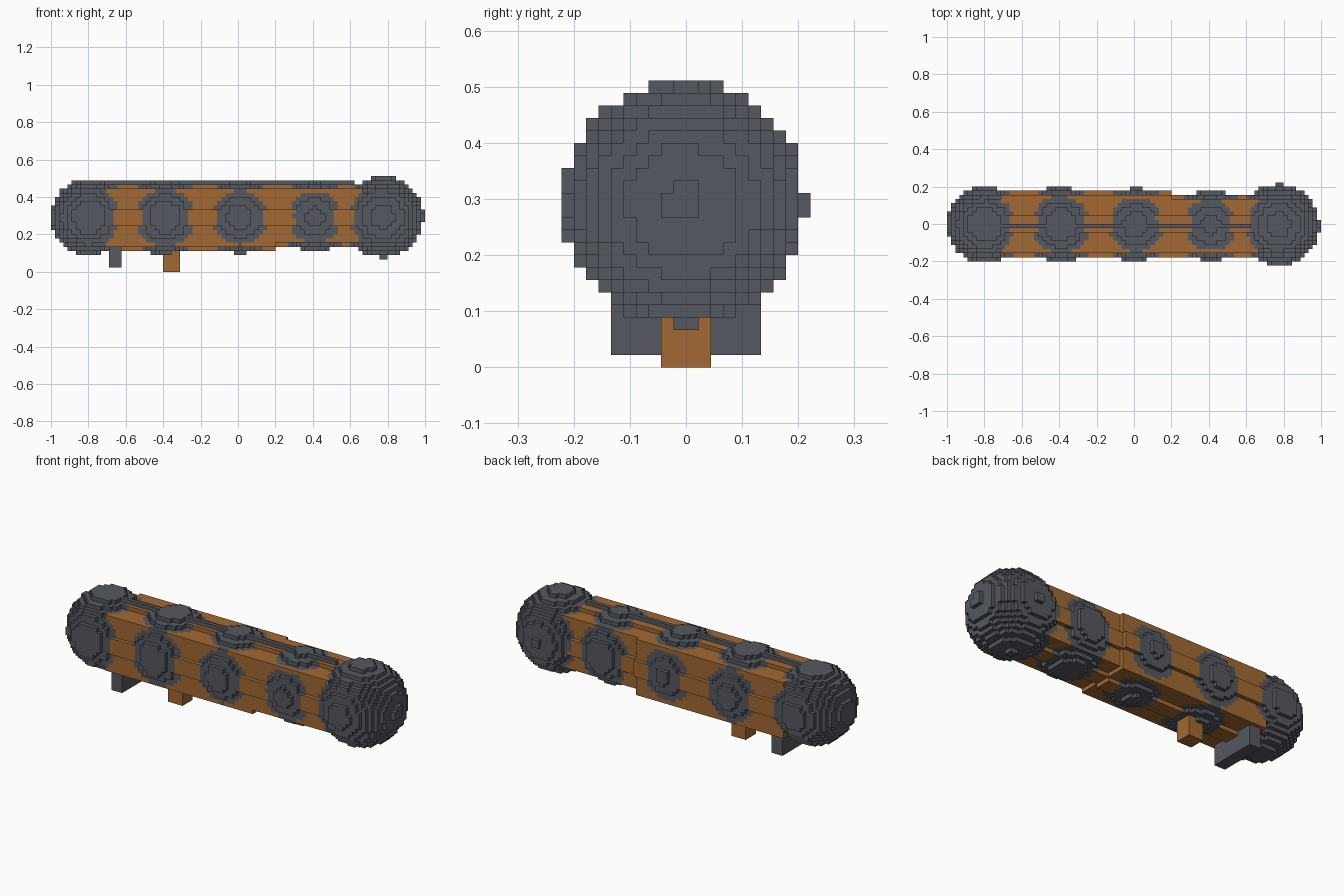
import bpy, bmesh
from mathutils import Vector

if "Cube" in bpy.data.objects:
    bpy.data.objects.remove(bpy.data.objects["Cube"])

U = 2 / 90  # edge of one block


def material(name, rgb):
    m = bpy.data.materials.new(name)
    m.use_nodes = True
    m.diffuse_color = (*rgb, 1)
    m.node_tree.nodes["Principled BSDF"].inputs["Base Color"].default_value = (*rgb, 1)
    return m


MATS = [material("warm_brown", (0.36, 0.14, 0.034)),
        material("slate_grey", (0.09, 0.098, 0.115))]


def block(xs, ys, zs):
    """Filled box of cells; each range is start, stop."""
    return {(i, j, k) for i in range(*xs) for j in range(*ys) for k in range(*zs)}


def centre(c):
    return Vector((-1 + (c[0] + 0.5) * U, (c[1] + 0.5) * U, (c[2] + 0.5) * U))


def ball(x, radius):
    mid = Vector((x, -0.004, 0.293))
    return {c for c in block((0, 90), (-10, 10), (0, 24))
            if (centre(c) - mid).length < radius}


# Balls threaded on the bar: name, x, radius
BALLS = [("right_end_ball", -0.795, 0.206), ("right_inner_ball", -0.39, 0.204),
         ("middle_ball", 0.01, 0.197), ("left_inner_ball", 0.41, 0.192),
         ("left_end_ball", 0.775, 0.217)]

# Square bar with a raised rib on each side, slimmer towards its left end
body = set()
for xs, cut in (((13, 54), 0), ((54, 75), 1)):
    body |= block(xs, (-7, 7 - cut), (6 + cut, 20))
    body |= block(xs, (-8, 8 - cut), (11, 15))
    body |= block(xs, (-2, 2), (5 + cut, 21))

parts = [("body", body, 0),
         ("top_strip", block((5, 73), (-1, 0), (21, 22)), 1),
         ("crossbar", block((14, 17), (-6, 6), (1, 6)), 1),
         ("grip", block((27, 31), (-2, 2), (0, 5)), 0)]
parts += [(name, ball(x, r), 1) for name, x, r in BALLS]

# Each cell belongs to the first part that claims it
filled = set()
for n, (name, cells, mat) in enumerate(parts):
    parts[n] = (name, cells - filled, mat)
    filled |= cells


def in_halo(p):
    """Dark ring around each ball on the bar."""
    return any((p - Vector((x, -0.004, 0.291))).length < r + 0.014 for _, x, r in BALLS)


def build(name, cells, mat):
    """Outer skin of the cells, one quad per open side."""
    bm = bmesh.new()
    for c in cells:
        mid = centre(c)
        for axis in range(3):
            for sign in (-1, 1):
                near = list(c)
                near[axis] += sign
                if tuple(near) in filled:
                    continue
                n, a, b = Vector(), Vector(), Vector()
                n[axis] = sign * U / 2
                a[(axis + 1) % 3] = U / 2
                b[(axis + 2) % 3] = sign * U / 2
                p = mid + n
                quad = [p - a - b, p + a - b, p + a + b, p - a + b]
                face = bm.faces.new([bm.verts.new(v) for v in quad])
                face.material_index = 1 if name == "body" and in_halo(p) else mat
    bmesh.ops.remove_doubles(bm, verts=bm.verts[:], dist=U / 100)
    mesh = bpy.data.meshes.new(name)
    bm.to_mesh(mesh)
    bm.free()
    for m in MATS:
        mesh.materials.append(m)
    bpy.context.collection.objects.link(bpy.data.objects.new(name, mesh))


for part in parts:
    build(*part)
